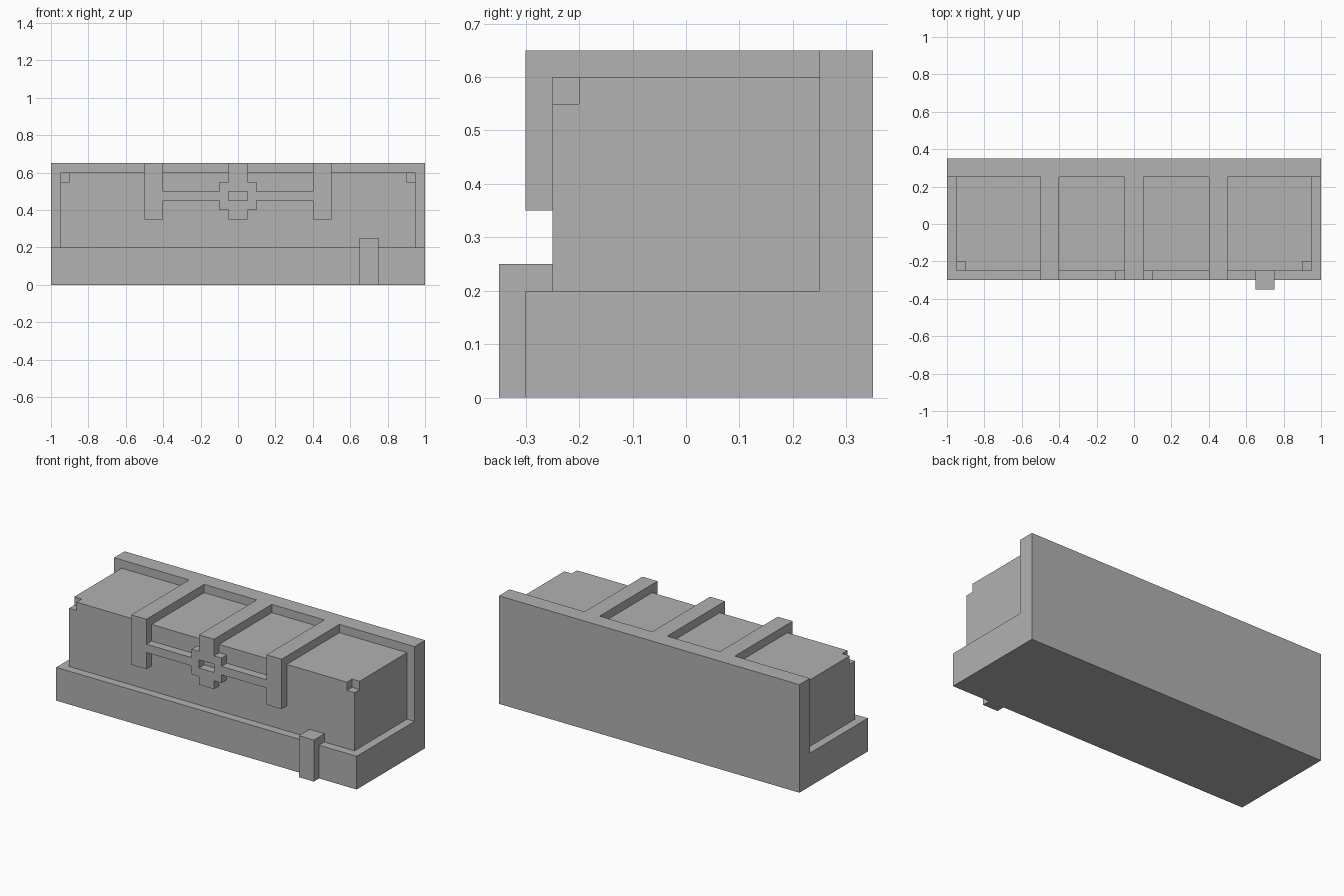
import bpy
import bmesh
from mathutils import Vector

cube = bpy.data.objects.get("Cube")
if cube:
    bpy.data.objects.remove(cube, do_unlink=True)

GREY = (0.445, 0.445, 0.445, 1)
grey = bpy.data.materials.new("plain grey")
grey.use_nodes = True
grey.diffuse_color = GREY
grey.node_tree.nodes["Principled BSDF"].inputs["Base Color"].default_value = GREY


def prism(name, profile, axis, start, end, mirror=False):
    """Extrude a closed profile along x (profile in y, z) or y (profile in x, z)."""
    def place(p, d):
        return (d, p[0], p[1]) if axis == "x" else (p[0], d, p[1])

    bm = bmesh.new()
    face = bm.faces.new([bm.verts.new(place(p, start)) for p in profile])
    out = bmesh.ops.extrude_face_region(bm, geom=[face], use_keep_orig=True)
    moved = [v for v in out["geom"] if isinstance(v, bmesh.types.BMVert)]
    bmesh.ops.translate(bm, verts=moved, vec=Vector(place((0, 0), end - start)))
    bmesh.ops.recalc_face_normals(bm, faces=bm.faces)
    if mirror:  # open the halves where they join
        seam = [f for f in bm.faces if all(abs(v.co.x) < 1e-5 for v in f.verts)]
        bmesh.ops.delete(bm, geom=seam, context="FACES_ONLY")
    mesh = bpy.data.meshes.new(name)
    bm.to_mesh(mesh)
    bm.free()
    mesh.materials.append(grey)
    obj = bpy.data.objects.new(name, mesh)
    bpy.context.collection.objects.link(obj)
    if mirror:
        obj.modifiers.new("mirror", "MIRROR")
    return obj


def rect(a0, b0, a1, b1):
    return [(a0, b0), (a1, b0), (a1, b1), (a0, b1)]


# Base slab and back wall in one L-shaped section
prism("base_and_back_wall",
      [(-0.3, 0), (0.35, 0), (0.35, 0.65), (0.25, 0.65), (0.25, 0.2), (-0.3, 0.2)],
      "x", -1, 1)

# Main body with small notches in the front upper corners
body = prism("body", rect(-0.95, 0.2, 0.95, 0.6), "y", -0.25, 0.25)
cutter = prism("corner_cutter", rect(0.9, 0.55, 1.0, 0.7), "y", -0.35, -0.2, mirror=True)
cutter.hide_render = True
cutter.hide_viewport = True
cut = body.modifiers.new("corner_notches", "BOOLEAN")
cut.operation = "DIFFERENCE"
cut.solver = "EXACT"
cut.object = cutter

# Outer straps running over the top and down the front
strap = [(0.25, 0.6), (0.25, 0.65), (-0.3, 0.65), (-0.3, 0.35), (-0.25, 0.35), (-0.25, 0.6)]
for name, x in (("right_strap", -0.5), ("left_strap", 0.4)):
    prism(name, strap, "x", x, x + 0.1)

# Middle strap on top
prism("middle_strap", rect(-0.25, 0.6, 0.25, 0.65), "x", -0.05, 0.05)

# Stepped clasp with a slot, crossbars and the front end of the middle strap
prism("clasp_and_crossbar",
      [(0, 0.35), (0.05, 0.35), (0.05, 0.4), (0.1, 0.4), (0.1, 0.45), (0.4, 0.45),
       (0.4, 0.5), (0.1, 0.5), (0.1, 0.55), (0.05, 0.55), (0.05, 0.65), (0, 0.65),
       (0, 0.5), (0.05, 0.5), (0.05, 0.45), (0, 0.45)],
      "y", -0.3, -0.25, mirror=True)

# Latch hooked over the front edge of the base
prism("front_latch",
      [(-0.35, 0), (-0.3, 0), (-0.3, 0.2), (-0.25, 0.2), (-0.25, 0.25), (-0.35, 0.25)],
      "x", 0.65, 0.75)
